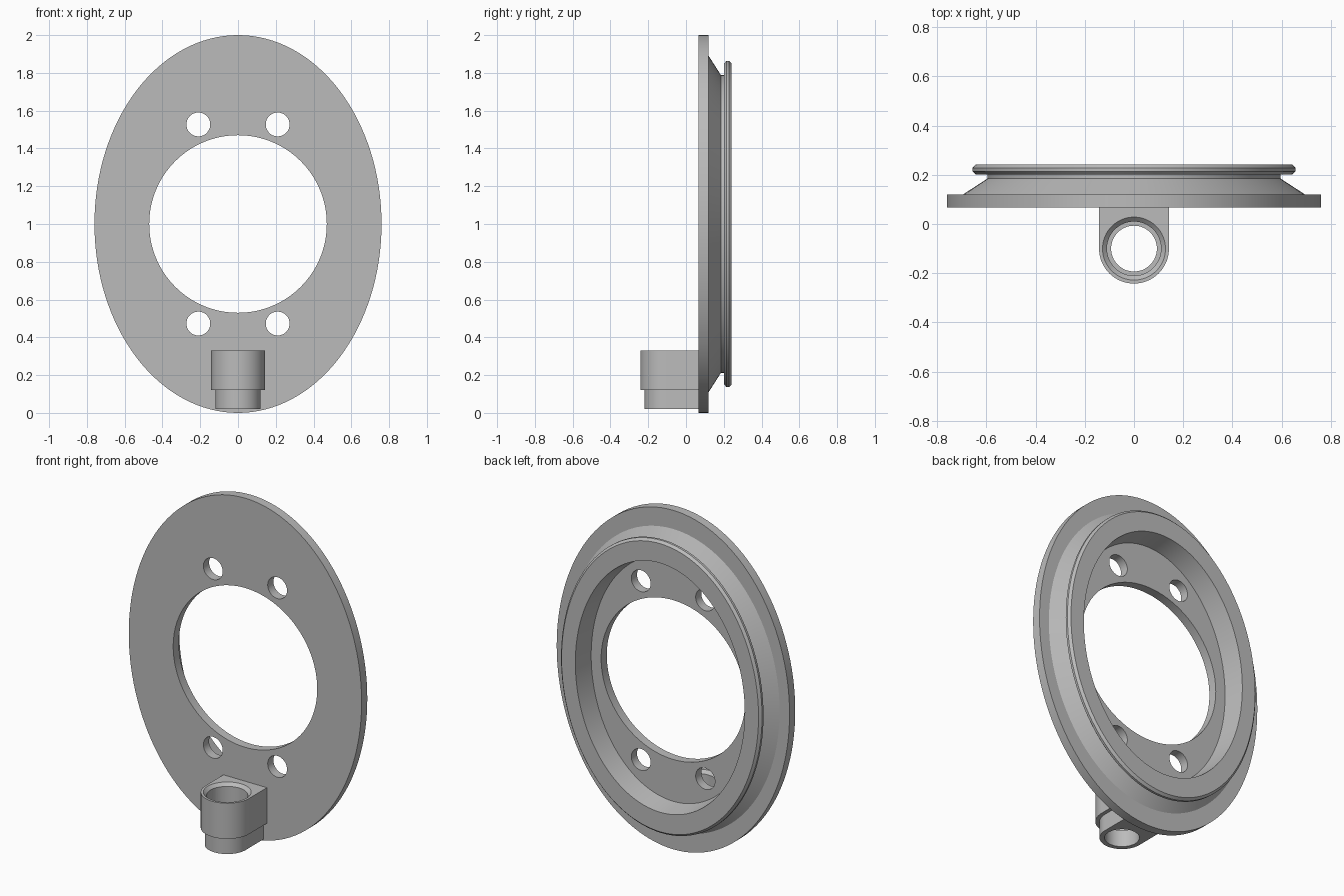
import bpy
import bmesh
from math import cos, sin, pi, radians
from mathutils import Matrix

if "Cube" in bpy.data.objects:
    bpy.data.objects.remove(bpy.data.objects["Cube"], do_unlink=True)

SEG = 128
BOSS_Y = -0.10

grey = bpy.data.materials.new("plain_grey")
grey.use_nodes = True
grey.diffuse_color = (0.5, 0.5, 0.5, 1)
grey.node_tree.nodes["Principled BSDF"].inputs["Base Color"].default_value = (0.5, 0.5, 0.5, 1)


def finish(name, bm):
    bmesh.ops.recalc_face_normals(bm, faces=bm.faces)
    mesh = bpy.data.meshes.new(name)
    bm.to_mesh(mesh)
    bm.free()
    mesh.materials.append(grey)
    obj = bpy.data.objects.new(name, mesh)
    bpy.context.collection.objects.link(obj)
    return obj


def elliptical_ring(name, profile):
    """Sweep a closed (rx, rz, y) section around the y axis at z = 1."""
    bm = bmesh.new()
    loops = []
    for rx, rz, y in profile:
        angles = [2 * pi * i / SEG for i in range(SEG)]
        loops.append([bm.verts.new((rx * cos(a), y, 1 + rz * sin(a))) for a in angles])
    for k, a in enumerate(loops):
        b = loops[(k + 1) % len(loops)]
        for i in range(SEG):
            j = (i + 1) % SEG
            bm.faces.new((a[i], a[j], b[j], b[i]))
    return finish(name, bm)


def cylinder(name, centre, r1, r2, depth, along_y=False):
    bm = bmesh.new()
    turn = Matrix.Rotation(radians(90), 4, "X") if along_y else Matrix()
    bmesh.ops.create_cone(bm, cap_ends=True, segments=64, radius1=r1, radius2=r2,
                          depth=depth, matrix=Matrix.Translation(centre) @ turn)
    return finish(name, bm)


def u_block(name, r, z0, z1):
    """Round-nosed block running back into the plate."""
    bm = bmesh.new()
    arc = [(r * cos(a), BOSS_Y + r * sin(a)) for a in (pi + pi * i / 48 for i in range(49))]
    outline = arc + [(r, 0.09), (-r, 0.09)]
    face = bm.faces.new([bm.verts.new((x, y, z0)) for x, y in outline])
    new = bmesh.ops.extrude_face_region(bm, geom=[face])["geom"]
    top = [v for v in new if isinstance(v, bmesh.types.BMVert)]
    bmesh.ops.translate(bm, verts=top, vec=(0, 0, z1 - z0))
    return finish(name, bm)


def cut(obj, cutters):
    bpy.ops.object.select_all(action="DESELECT")
    bpy.context.view_layer.objects.active = obj
    obj.select_set(True)
    for cutter in cutters:
        cutter.hide_render = True
        mod = obj.modifiers.new("cut", "BOOLEAN")
        mod.operation = "DIFFERENCE"
        mod.solver = "EXACT"
        mod.object = cutter
        bpy.ops.object.modifier_apply(modifier=mod.name)
        bpy.data.objects.remove(cutter, do_unlink=True)
    bpy.ops.object.shade_smooth_by_angle(angle=radians(25))


# Oval plate with sloped flange, neck, chamfered lip and recessed floor
plate = elliptical_ring("flanged_plate", [
    (0.47, 0.47, 0.067), (0.76, 1.0, 0.067), (0.76, 1.0, 0.12),
    (0.695, 0.89, 0.12), (0.595, 0.788, 0.185), (0.595, 0.788, 0.202),
    (0.643, 0.85, 0.202), (0.656, 0.863, 0.214), (0.656, 0.863, 0.228),
    (0.643, 0.85, 0.242), (0.553, 0.735, 0.242),
    (0.535, 0.717, 0.12), (0.47, 0.47, 0.12)])

# Four bolt holes
cut(plate, [cylinder("hole_cutter", (sx * 0.21, 0.1, 1 + sz * 0.527), 0.063, 0.063, 0.3, True)
            for sx in (-1, 1) for sz in (-1, 1)])

# Socket with a chamfered mouth
socket = u_block("socket", 0.142, 0.12, 0.33)
cut(socket, [cylinder("bore_cutter", (0, BOSS_Y, 0.22), 0.11, 0.11, 0.4),
             cylinder("mouth_cutter", (0, BOSS_Y, 0.325), 0.108, 0.138, 0.03)])

# Narrower sleeve under the socket
sleeve = u_block("socket_sleeve", 0.12, 0.02, 0.12)
cut(sleeve, [cylinder("sleeve_cutter", (0, BOSS_Y, 0.07), 0.093, 0.093, 0.3)])
